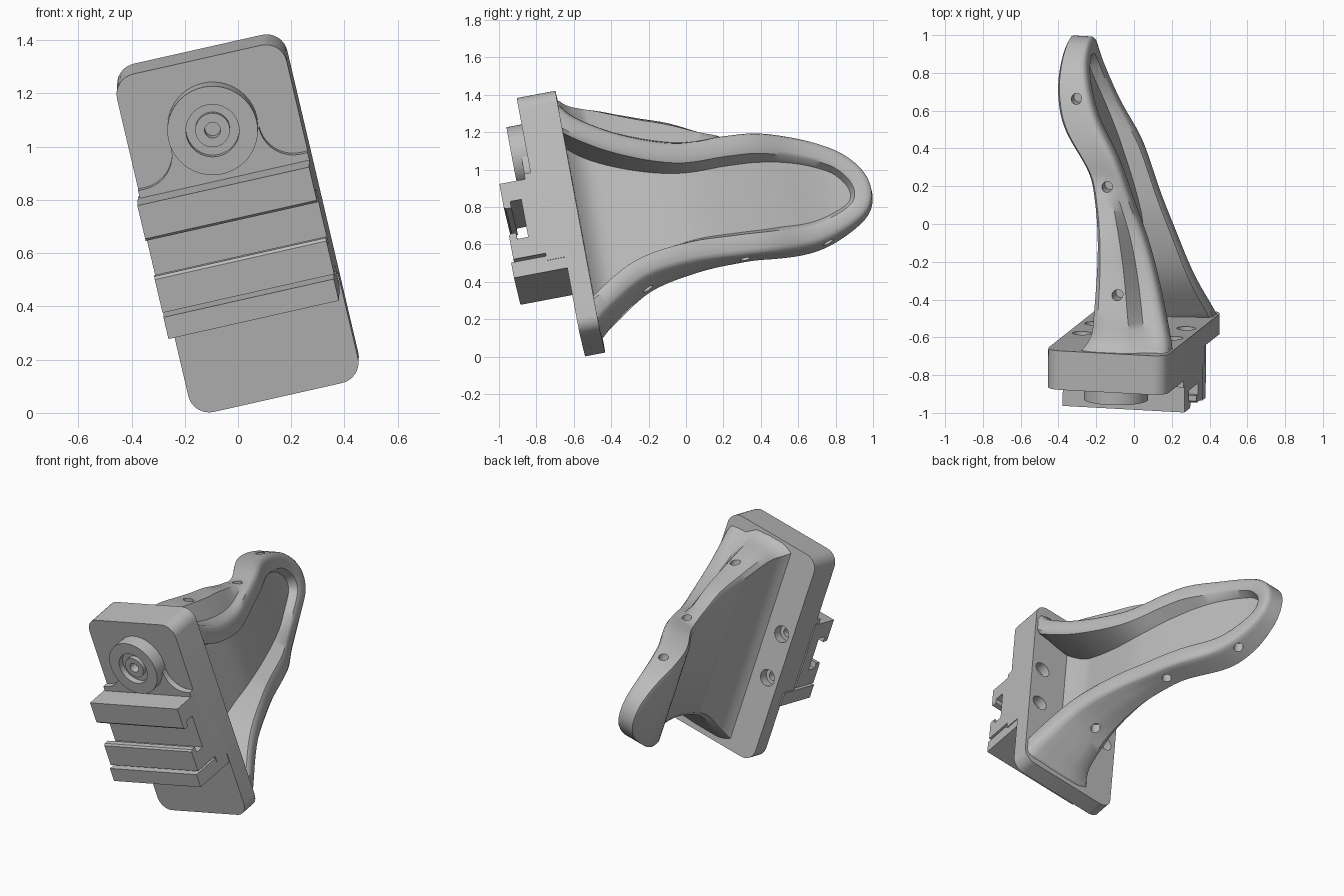
import bpy, bmesh, math
from mathutils import Vector, Matrix

cube = bpy.data.objects.get("Cube")
if cube:
    bpy.data.objects.remove(cube, do_unlink=True)

grey = bpy.data.materials.new("plain grey")
grey.use_nodes = True
grey.diffuse_color = (0.5, 0.5, 0.5, 1)
grey.node_tree.nodes["Principled BSDF"].inputs["Base Color"].default_value = (0.5, 0.5, 0.5, 1)

# Tilted plate frame: x across the plate, y out of its back, z along its height
up = Vector((-0.235, -0.186, 1)).normalized()
side = Vector((1, -0.054, 0.225))
side = (side - up * side.dot(up)).normalized()
back = up.cross(side)
FRAME = Matrix.Translation((0, -0.565, 0.722)) @ Matrix((side, back, up)).transposed().to_4x4()


def make(name, bm):
    bmesh.ops.recalc_face_normals(bm, faces=bm.faces)
    mesh = bpy.data.meshes.new(name)
    bm.to_mesh(mesh)
    bm.free()
    mesh.materials.append(grey)
    ob = bpy.data.objects.new(name, mesh)
    bpy.context.collection.objects.link(ob)
    ob.matrix_world = FRAME
    return ob


def smooth(ob, angle=35):
    bpy.ops.object.select_all(action='DESELECT')
    ob.select_set(True)
    bpy.context.view_layer.objects.active = ob
    bpy.ops.object.shade_smooth_by_angle(angle=math.radians(angle))


def prism(points, place, lo, hi):
    """Extrude a 2D outline between lo and hi; place maps (p, q, t) to a point."""
    bm = bmesh.new()
    rings = [[bm.verts.new(place(p, q, t)) for p, q in points] for t in (lo, hi)]
    for ring in rings:
        bm.faces.new(ring)
    n = len(points)
    for i in range(n):
        j = (i + 1) % n
        bm.faces.new((rings[0][i], rings[0][j], rings[1][j], rings[1][i]))
    return bm


def rod(bm, start, end, radius):
    start, end = Vector(start), Vector(end)
    d = end - start
    m = Matrix.Translation((start + end) / 2) @ d.to_track_quat('Z', 'Y').to_matrix().to_4x4()
    bmesh.ops.create_cone(bm, cap_ends=True, segments=24, radius1=radius, radius2=radius,
                          depth=d.length, matrix=m)


def cut(ob, bm):
    cutter = make("cutter", bm)
    cutter.hide_render = True
    mod = ob.modifiers.new("holes", 'BOOLEAN')
    mod.operation, mod.solver, mod.object = 'DIFFERENCE', 'EXACT', cutter
    bpy.context.view_layer.objects.active = ob
    bpy.ops.object.modifier_apply(modifier="holes")
    bpy.data.objects.remove(cutter, do_unlink=True)


def curve(table, x):
    """Smooth interpolation through (x, value) pairs."""
    x = min(max(x, table[0][0]), table[-1][0])
    k = max(i for i in range(len(table) - 1) if table[i][0] <= x)

    def slope(i):
        a, b = table[max(i - 1, 0)], table[min(i + 1, len(table) - 1)]
        return (b[1] - a[1]) / (b[0] - a[0])
    (x0, y0), (x1, y1) = table[k], table[k + 1]
    h = x1 - x0
    t = (x - x0) / h
    return (y0 * (1 + 2 * t) * (1 - t) ** 2 + y1 * t * t * (3 - 2 * t)
            + h * t * (1 - t) * (slope(k) * (1 - t) - slope(k + 1) * t))


# Mounting plate: thick above, thin below, four rounded corners
HW, HH = 0.327, 0.672
outline = [(-0.21, -0.25), (-0.11, -0.25), (-0.11, -HH), (0, -HH), (0, HH), (-0.21, HH)]
bm = prism(outline, lambda p, q, t: (t, p, q), -HW, HW)
corners = [e for e in bm.edges if all(abs(v.co.z) > 0.6 for v in e.verts)
           and abs(e.verts[0].co.y - e.verts[1].co.y) > 0.05]
bmesh.ops.bevel(bm, geom=corners, offset=0.08, segments=8, profile=0.5, affect='EDGES')
plate = make("mounting_plate", bm)
for depth, radius in ((0.06, 0.05), (0.15, 0.028)):
    bm = bmesh.new()
    for x in (-0.25, 0.25):
        for z in (-0.145, 0.145):
            rod(bm, (x, -depth, z), (x, 0.05, z), radius)
    cut(plate, bm)
smooth(plate)

# Dished arm: rings of points following one outline around the tip
top = [(0, .6), (.08, .51), (.3, .39), (.57, .31), (.82, .317), (1.03, .315), (1.24, .265),
       (1.42, .175), (1.525, .06), (1.558, -.055)]
low = [(1.525, -.16), (1.42, -.24), (1.24, -.315), (1.03, -.345), (.82, -.35), (.57, -.36),
       (.3, -.42), (.08, -.565), (0, -.635)]
ctrl = [Vector(p) for p in top + low]
SUB = 6
path = []
for i in range(len(ctrl) - 1):
    a, b, c, d = (ctrl[min(max(i + k, 0), len(ctrl) - 1)] for k in (-1, 0, 1, 2))
    for s in range(SUB):
        t = s / SUB
        path.append(0.5 * (2 * b + (c - a) * t + (2 * a - 5 * b + 4 * c - d) * t ** 2
                           + (3 * b - a - 3 * c + d) * t ** 3))
path.append(ctrl[-1])
N = len(path)
MID = N // 2

FRONT = [(-.05, .318), (0, .313), (.18, .25), (.44, .16), (.7, .06), (.97, -.04), (1.2, -.165),
         (1.43, -.24), (1.6, -.255)]
REAR = [(-.05, -.09), (.5, -.1), (.74, -.14), (.91, -.195), (1.13, -.33), (1.3, -.378),
        (1.45, -.385), (1.6, -.375)]
FLOOR = [(-.05, .01), (.4, 0), (.62, -.02), (1, -.14), (1.3, -.26), (1.45, -.3), (1.6, -.32)]
SPINE = [(0, .06), (.08, .1), (.21, .14), (.4, .15), (.57, .135), (.75, .05), (.88, 0), (2, 0)]


def flare(w, size):
    return size * max(0, 1 - w / 0.12) ** 2


def across(w, f):
    return curve(FRONT, w) * (1 - f) + curve(REAR, w) * f


# (inset, spine share, sideways position)
RINGS = [(.115, 0, lambda w: curve(FLOOR, w) + flare(w, .07)),
         (.09, 0, lambda w: across(w, .04)), (.075, 0, lambda w: across(w, 0)),
         (.03, 0, lambda w: across(w, 0)), (.008, 0, lambda w: across(w, .05)),
         (0, 0, lambda w: across(w, .14)), (0, .08, lambda w: across(w, .3)),
         (0, .85, lambda w: across(w, .46)), (0, 1, lambda w: across(w, .7)),
         (0, 1, lambda w: across(w, .92)), (.025, 1, lambda w: curve(REAR, w) - flare(w, .05))]
bm = bmesh.new()
rings = []
for inset, share, xpos in RINGS:
    ring = []
    for i, p in enumerate(path):
        t = (path[min(i + 1, N - 1)] - path[max(i - 1, 0)]).normalized()
        # the rim is a little wider away from the tip
        wide = 1 + 0.28 * min(1, max(0, (1.45 - p.x) / 0.4)) if inset > .07 else 1
        q = p + Vector((t.y, -t.x)) * inset * wide
        w = -0.03 if i in (0, N - 1) else max(q.x, -0.02)
        bump = max(0, curve(SPINE, p.x)) * share * (1 if i < MID else -0.1)
        ring.append(bm.verts.new((xpos(w), w, q.y + bump)))
    rings.append(ring)
for r, s in zip(rings, rings[1:]):
    for i in range(N - 1):
        bm.faces.new((r[i], r[i + 1], s[i + 1], s[i]))
for r in (rings[0], rings[-1]):
    for i in range(MID):
        j = N - 1 - i
        bm.faces.new([r[i], r[i + 1], r[j - 1], r[j]] if i + 1 < MID else [r[i], r[i + 1], r[j]])
bm.faces.new([r[0] for r in rings] + [r[-1] for r in reversed(rings)])
arm = make("dished_arm", bm)

# Small blind holes along the upper and lower rim
bm = bmesh.new()
for w, x, hi, lo in ((1.28, -.27, .25, -.3), (.83, -.08, .317, -.35), (.29, .03, .51, -.44)):
    rod(bm, (x, w, hi - .06), (x, w, hi + .2), .028)
    rod(bm, (x, w, lo + .06), (x, w, lo - .2), .028)
cut(arm, bm)
smooth(arm, 42)

# Round boss on the front, turned from a profile
bm = bmesh.new()
profile = [(.17, 0), (.17, .09), (.1, .09), (.1, .055), (.065, .055), (.065, .08), (.03, .08),
           (.03, .03), (0, .03)]
verts = [bm.verts.new((r, -0.205 - h, 0.41)) for r, h in profile]
edges = [bm.edges.new(pair) for pair in zip(verts, verts[1:])]
bmesh.ops.spin(bm, geom=verts + edges, cent=(0, 0, 0.41), axis=(0, 1, 0), angle=math.tau, steps=48)
bmesh.ops.remove_doubles(bm, verts=bm.verts, dist=1e-4)
smooth(make("round_boss", bm))

# Filleted neck between boss and clamp
arc = [(-0.3 + .13 * math.cos(a), .37 + .13 * math.sin(a))
       for a in (math.radians(-90 + 9 * k) for k in range(11))]
half = [(-HW, .2), (-HW, .24)] + arc
neck = half + [(-x, z) for x, z in reversed(half)]
smooth(make("boss_neck", prism(neck, lambda p, q, t: (p, t, q), -0.245, -0.2)))

# Slotted clamp with two hooked jaws, and the ledge below it
jaw = [(.2, .21), (.385, .21), (.385, .08), (.375, .07), (.345, .07), (.345, .105), (.285, .105)]
clamp = jaw + [(h, -z) for h, z in reversed(jaw)]
make("slotted_clamp", prism(clamp, lambda p, q, t: (t, -p, q), -HW - .008, HW))
ledge = [(.1, -.31), (.4, -.31), (.4, -.225), (.1, -.225)]
make("lower_ledge", prism(ledge, lambda p, q, t: (t, -p, q), -HW - .008, HW - .005))
